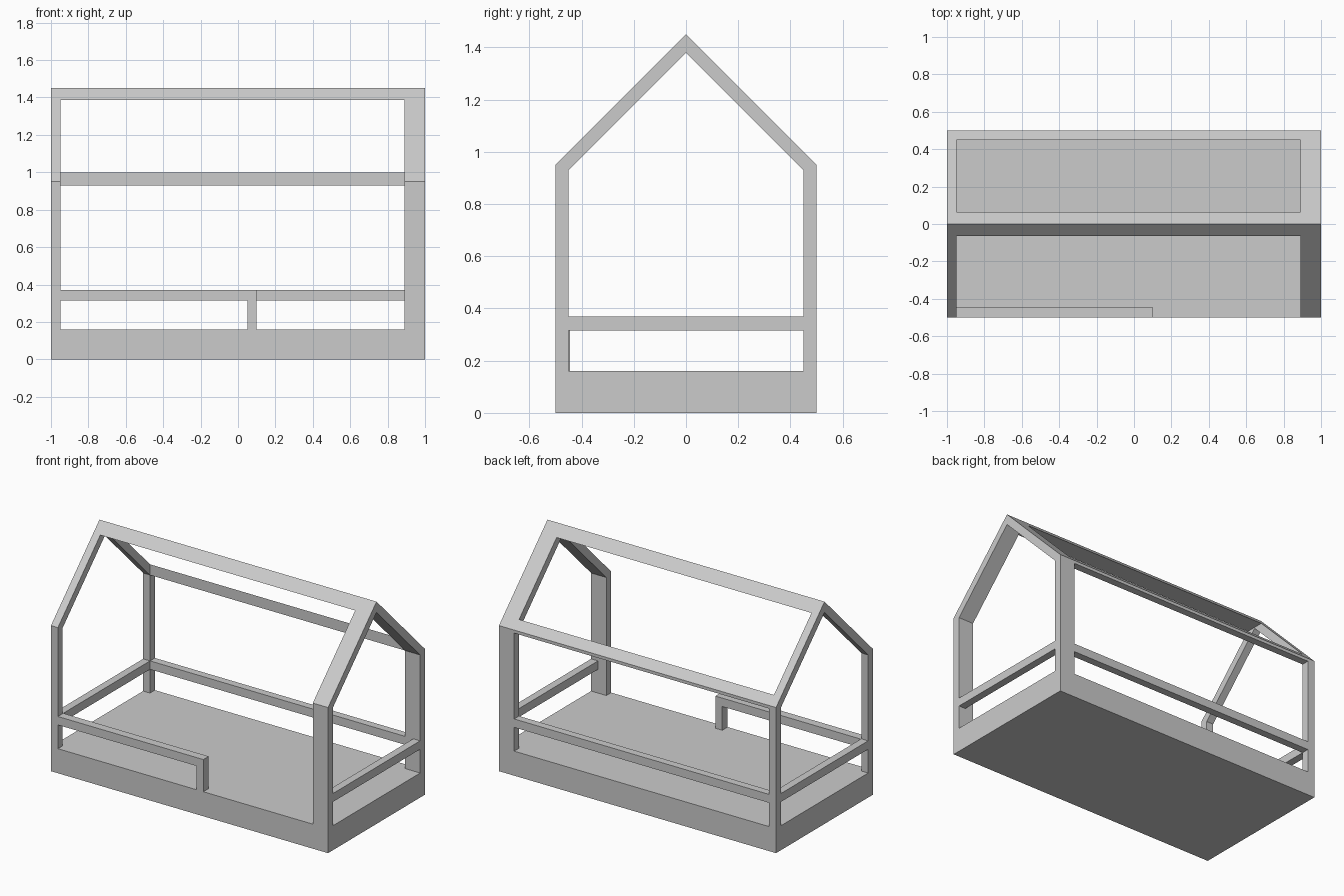
import bpy
import bmesh
from mathutils import Vector

cube = bpy.data.objects.get("Cube")
if cube:
    bpy.data.objects.remove(cube, do_unlink=True)

# One plain grey for the whole frame
grey = bpy.data.materials.new("plain grey")
grey.use_nodes = True
grey.diffuse_color = (0.6, 0.6, 0.6, 1)
grey.node_tree.nodes["Principled BSDF"].inputs["Base Color"].default_value = grey.diffuse_color


def extrude_x(name, profile, x0, x1):
    """Extrude a (y, z) outline along x."""
    bm = bmesh.new()
    face = bm.faces.new([bm.verts.new((x0, y, z)) for y, z in profile])
    new = bmesh.ops.extrude_face_region(bm, geom=[face])["geom"]
    moved = [v for v in new if isinstance(v, bmesh.types.BMVert)]
    bmesh.ops.translate(bm, verts=moved, vec=Vector((x1 - x0, 0, 0)))
    bmesh.ops.recalc_face_normals(bm, faces=bm.faces)
    mesh = bpy.data.meshes.new(name)
    bm.to_mesh(mesh)
    bm.free()
    mesh.materials.append(grey)
    obj = bpy.data.objects.new(name, mesh)
    bpy.context.collection.objects.link(obj)
    return obj


def box(name, x0, x1, y0, y1, z0, z1):
    return extrude_x(name, [(y0, z0), (y1, z0), (y1, z1), (y0, z1)], x0, x1)


FLOOR = 0.16                      # top of the base
HALF, INNER = 0.5, 0.45           # outer and inner half depth
EAVE, RIDGE = 0.95, 1.45
LEFT_IN, RIGHT_IN = -0.95, 0.89   # inner faces of the two end frames
RAIL = (0.315, 0.37)              # rail bottom and top

# Solid base
box("base", -1, 1, -HALF, HALF, 0, FLOOR)

# House-shaped end frames: posts and rafters in one outline
half_outline = [(HALF, FLOOR), (HALF, EAVE), (0, RIDGE)]
half_inside = [(0, 1.38), (INNER, 0.93), (INNER, FLOOR)]
mirror = lambda pts: [(-y, z) for y, z in reversed(pts) if y]
gable = half_outline + mirror(half_outline) + mirror(half_inside)[::1] + half_inside
extrude_x("thin_end_frame", gable, -1, LEFT_IN)
extrude_x("wide_end_frame", gable, RIGHT_IN, 1)

# Ridge beam and back eave beam, following the roof slope
extrude_x("ridge_beam", [(-0.063, 1.387), (0.063, 1.387), (0, RIDGE)], LEFT_IN, RIGHT_IN)
extrude_x("back_eave_beam",
          [(INNER, 0.93), (HALF, 0.93), (HALF, EAVE), (INNER, 1.0)], LEFT_IN, RIGHT_IN)

# Guard rails on both ends, the back, and part of the front
box("thin_end_rail", -1, LEFT_IN, -INNER, INNER, *RAIL)
box("wide_end_rail", 0.95, 1, -INNER, INNER, *RAIL)
box("back_rail", LEFT_IN, RIGHT_IN, INNER, HALF, *RAIL)
box("front_rail", LEFT_IN, 0.1, -HALF, -0.445, *RAIL)
box("front_rail_post", 0.05, 0.1, -HALF, -0.445, FLOOR, RAIL[0])
